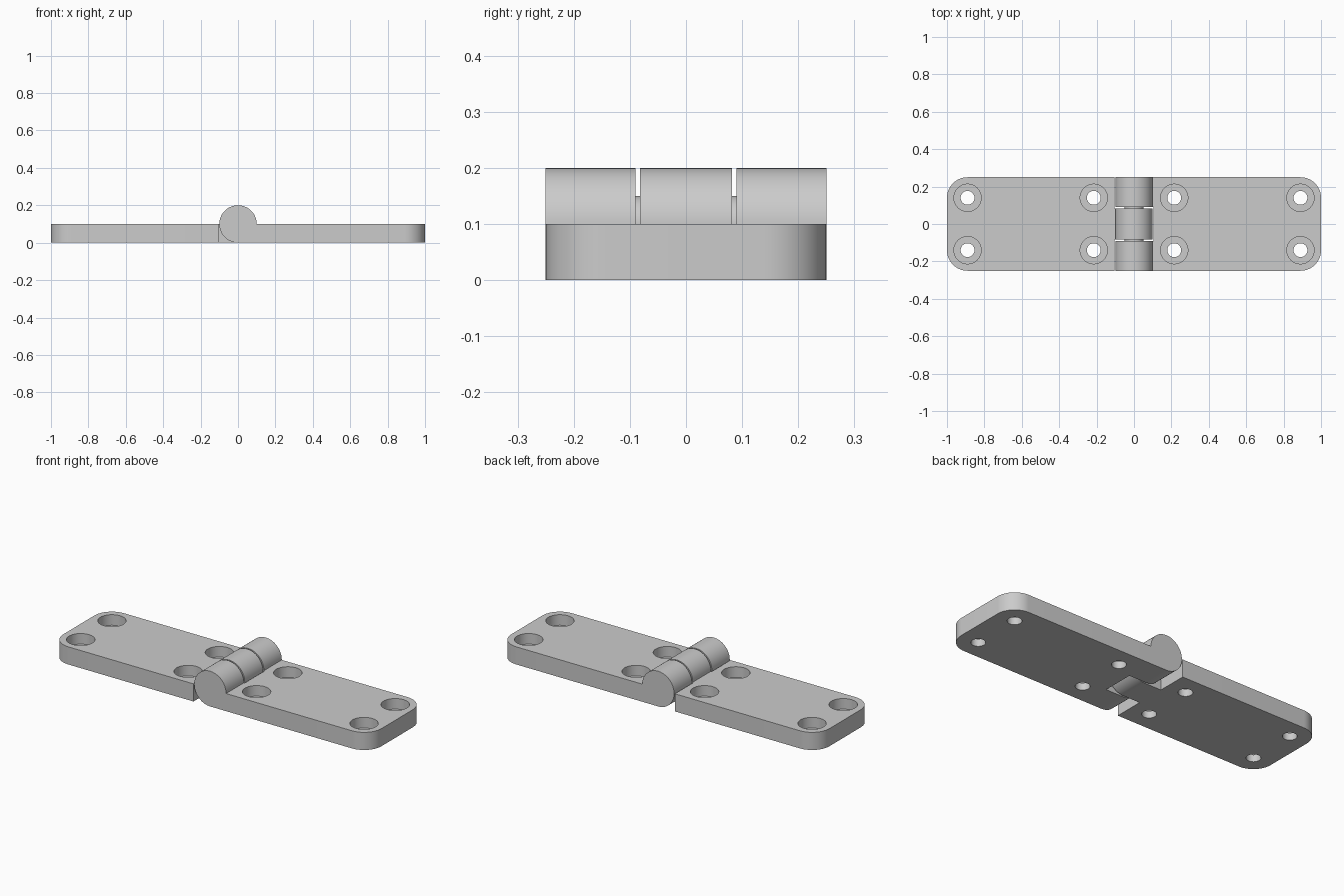
import bpy, bmesh, math
from mathutils import Matrix, Vector

cube = bpy.data.objects.get("Cube")
if cube:
    bpy.data.objects.remove(cube, do_unlink=True)

THICK = 0.1      # leaf thickness and knuckle radius
HALF_W = 0.25    # half of the hinge width
EDGE = 0.105     # inner edge of each leaf
CORNER = 0.11    # outer corner radius
SPLIT = 0.082    # half length of the middle knuckle
GAP = 0.09       # start of the outer knuckles

steel = bpy.data.materials.new("grey_steel")
steel.use_nodes = True
colour = (0.6, 0.6, 0.6, 1)
steel.diffuse_color = colour
steel.node_tree.nodes["Principled BSDF"].inputs["Base Color"].default_value = colour


def add_object(name, bm):
    bmesh.ops.recalc_face_normals(bm, faces=bm.faces)
    mesh = bpy.data.meshes.new(name)
    bm.to_mesh(mesh)
    bm.free()
    mesh.materials.append(steel)
    obj = bpy.data.objects.new(name, mesh)
    bpy.context.collection.objects.link(obj)
    return obj


def prism(name, points, along):
    """Extrude a closed outline along a vector."""
    bm = bmesh.new()
    face = bm.faces.new([bm.verts.new(p) for p in points])
    top = bmesh.ops.extrude_face_region(bm, geom=[face])["geom"]
    verts = [v for v in top if isinstance(v, bmesh.types.BMVert)]
    bmesh.ops.translate(bm, verts=verts, vec=Vector(along))
    return add_object(name, bm)


def arc(cx, cy, r, start, end, steps):
    angles = [math.radians(start + (end - start) * i / steps) for i in range(steps + 1)]
    return [(cx + r * math.cos(a), cy + r * math.sin(a)) for a in angles]


def combine(target, other, operation):
    mod = target.modifiers.new(operation, "BOOLEAN")
    mod.operation = operation
    mod.solver = "EXACT"
    mod.object = other
    bpy.context.view_layer.objects.active = target
    bpy.ops.object.modifier_apply(modifier=mod.name)
    bpy.data.objects.remove(other, do_unlink=True)


def smooth(obj):
    bpy.ops.object.select_all(action="DESELECT")
    obj.select_set(True)
    bpy.context.view_layer.objects.active = obj
    bpy.ops.object.shade_smooth_by_angle(angle=math.radians(30))


def cylinders(name, side, radius, z0, z1):
    """One cylinder at each screw position of a leaf."""
    bm = bmesh.new()
    for x in (0.215, 0.89):
        for y in (-0.14, 0.14):
            bmesh.ops.create_cone(bm, cap_ends=True, segments=48, radius1=radius,
                                  radius2=radius, depth=z1 - z0,
                                  matrix=Matrix.Translation((side * x, y, (z0 + z1) / 2)))
    return add_object(name, bm)


def make_leaf(name, side, knuckles):
    # Plate with rounded outer corners
    c = 1 - CORNER
    w = HALF_W - CORNER
    outline = [(EDGE, -HALF_W)] + arc(c, -w, CORNER, -90, 0, 16)
    outline += arc(c, w, CORNER, 0, 90, 16) + [(EDGE, HALF_W)]
    leaf = prism(name, [(side * x, y, 0) for x, y in outline], (0, 0, THICK))

    # Knuckles, round on the free side and flat underneath towards the leaf
    profile = arc(0, THICK, THICK, 0, 270, 54)
    profile += [(EDGE + 0.02, 0), (EDGE + 0.02, THICK)]
    for y0, y1 in knuckles:
        knuckle = prism("knuckle", [(side * x, y0, z) for x, z in profile], (0, y1 - y0, 0))
        combine(leaf, knuckle, "UNION")

    # Counterbored screw holes
    combine(leaf, cylinders("counterbores", side, 0.073, THICK - 0.06, THICK + 0.05), "DIFFERENCE")
    combine(leaf, cylinders("screw_holes", side, 0.037, -0.05, THICK + 0.05), "DIFFERENCE")
    smooth(leaf)


make_leaf("left_leaf", 1, [(-HALF_W, -GAP), (GAP, HALF_W)])
make_leaf("right_leaf", -1, [(-SPLIT, SPLIT)])

# Pin seen in the gaps between knuckles
pin_outline = arc(0, THICK, 0.05, 0, 360, 48)[:-1]
smooth(prism("hinge_pin", [(x, -0.2, z) for x, z in pin_outline], (0, 0.4, 0)))
